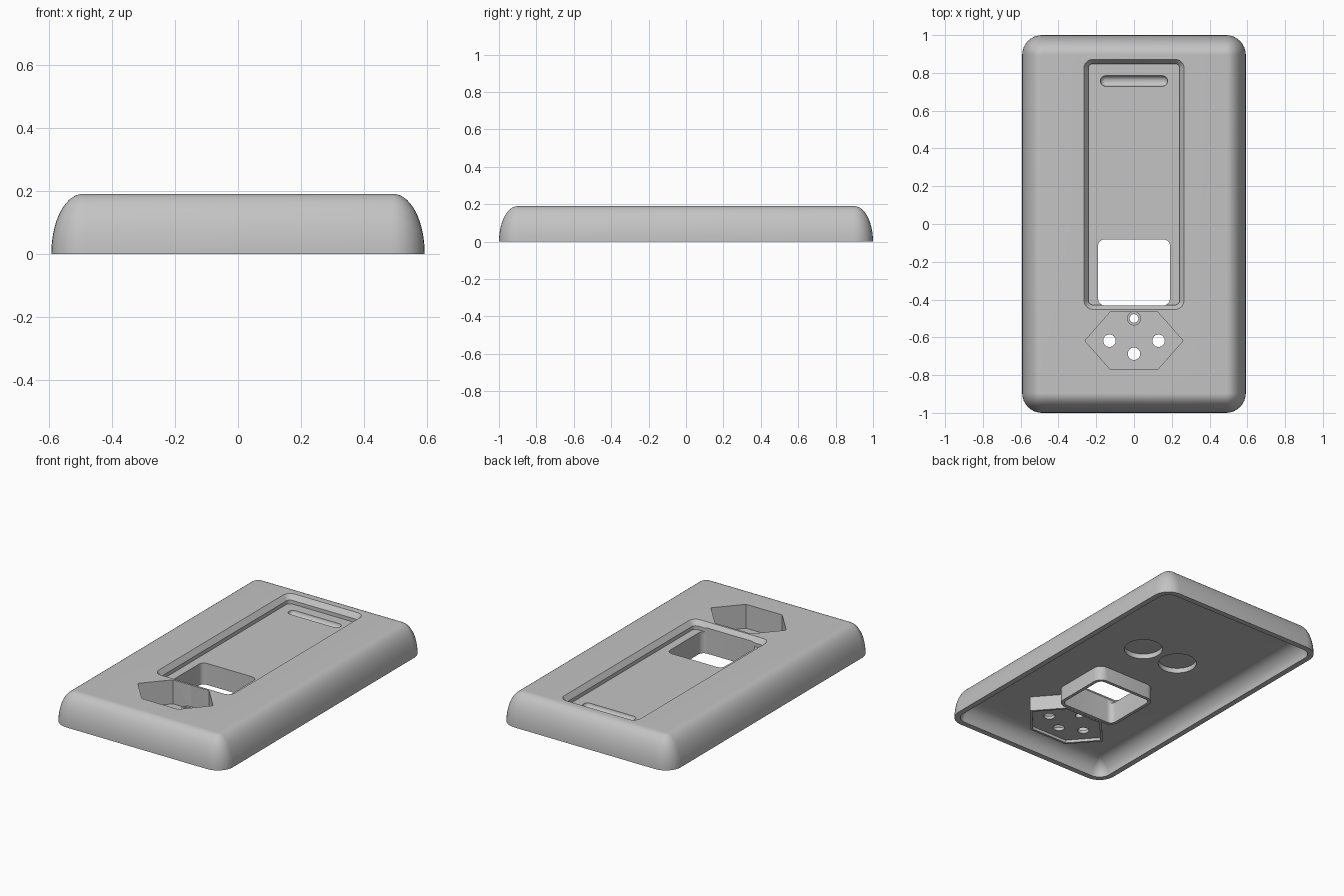
import bpy, bmesh
from math import sin, cos, pi, radians

if "Cube" in bpy.data.objects:
    bpy.data.objects.remove(bpy.data.objects["Cube"], do_unlink=True)

grey = bpy.data.materials.new("plastic grey")
grey.use_nodes = True
colour = (0.55, 0.55, 0.55, 1)
grey.diffuse_color = colour
grey.node_tree.nodes["Principled BSDF"].inputs["Base Color"].default_value = colour


def rounded_rect(half_w, half_h, radius, steps=8):
    points = []
    for quarter, (sx, sy) in enumerate(((1, 1), (-1, 1), (-1, -1), (1, -1))):
        for i in range(steps + 1):
            a = (quarter + i / steps) * pi / 2
            points.append((sx * (half_w - radius) + radius * cos(a),
                           sy * (half_h - radius) + radius * sin(a)))
    return points


def circle(radius, sides=32):
    return [(radius * cos(2 * pi * i / sides), radius * sin(2 * pi * i / sides))
            for i in range(sides)]


def hexagon(grow=0.0):
    tip, flat, half = 0.26 + grow * 1.3, 0.125 + grow * 0.5, 0.153 + grow
    return [(tip, 0), (flat, half), (-flat, half), (-tip, 0), (-flat, -half), (flat, -half)]


def loft(name, layers, x=0, y=0):
    """Closed solid through a list of (outline, height) layers."""
    bm = bmesh.new()
    rings = [[bm.verts.new((px + x, py + y, z)) for px, py in outline]
             for outline, z in layers]
    for low, high in zip(rings, rings[1:]):
        for i in range(len(low)):
            j = (i + 1) % len(low)
            bm.faces.new((low[i], low[j], high[j], high[i]))
    bm.faces.new(rings[0][::-1])
    bm.faces.new(rings[-1])
    bmesh.ops.recalc_face_normals(bm, faces=bm.faces)
    mesh = bpy.data.meshes.new(name)
    bm.to_mesh(mesh)
    bm.free()
    mesh.materials.append(grey)
    obj = bpy.data.objects.new(name, mesh)
    bpy.context.collection.objects.link(obj)
    return obj


def prism(name, outline, bottom, top, x=0, y=0):
    return loft(name, [(outline, bottom), (outline, top)], x, y)


def combine(operation, tool):
    tool.hide_render = True
    mod = plate.modifiers.new(operation, 'BOOLEAN')
    mod.operation, mod.solver, mod.object = operation, 'EXACT', tool
    bpy.context.view_layer.objects.active = plate
    bpy.ops.object.modifier_apply(modifier=mod.name)
    bpy.data.objects.remove(tool, do_unlink=True)


def dome(inset, rise, steps=14):
    """Rounded-rectangle layers that curve inward like a quarter ellipse."""
    layers = []
    for i in range(steps + 1):
        a = i / steps * pi / 2
        d = inset + 0.1 * (1 - cos(a))
        layers.append((rounded_rect(0.592 - d, 1 - d, max(0.105 - d, 0.005)), rise * sin(a)))
    return layers


TOP, UNDER, FLOOR = 0.19, 0.095, 0.137
HEX_Y, WINDOW_Y, RECESS_Y = -0.618, -0.256, 0.21

# Cover body and hollow underside
plate = loft("wall_plate", dome(0, TOP))
hollow = dome(0.035, UNDER)
combine('DIFFERENCE', loft("hollow", [(hollow[0][0], -0.05)] + hollow))

# Window sleeve and socket cup hanging below the face
combine('UNION', prism("window_sleeve", rounded_rect(0.21, 0.195, 0.055), 0.003, 0.115, y=WINDOW_Y))
combine('UNION', prism("socket_cup", hexagon(0.014), 0.002, 0.116, y=HEX_Y))

# Long recess with a chamfered lip
combine('DIFFERENCE', loft("recess", [
    (rounded_rect(0.242, 0.638, 0.025), FLOOR),
    (rounded_rect(0.242, 0.638, 0.025), 0.16),
    (rounded_rect(0.265, 0.662, 0.048), TOP),
    (rounded_rect(0.265, 0.662, 0.048), 0.25)], y=RECESS_Y))

# Finger slot with a rounded bottom
slot = []
for i in range(7):
    a = radians(12 + 13 * i)
    r = 0.028 * sin(a)
    slot.append((rounded_rect(0.15 + r, r, r * 0.99), FLOOR - 0.026 * cos(a)))
slot.append((slot[-1][0], 0.18))
combine('DIFFERENCE', loft("finger_slot", slot, y=0.757))

# Window opening, socket well and the shallow well beneath it
combine('DIFFERENCE', prism("window", rounded_rect(0.19, 0.175, 0.035), -0.1, 0.3, y=WINDOW_Y))
combine('DIFFERENCE', prism("socket_well", hexagon(), 0.04, 0.3, y=HEX_Y))
combine('DIFFERENCE', prism("cup_underside", hexagon(), -0.1, 0.02, y=HEX_Y))

# Screw boss, its clearance above, and all through holes
combine('UNION', prism("screw_boss", circle(0.037), 0.03, 0.06, y=-0.5))
combine('DIFFERENCE', prism("screw_clearance", circle(0.037), 0.055, 0.3, y=-0.5))
for x, y, radius in ((0, -0.5, 0.023), (0.13, -0.618, 0.033),
                     (-0.13, -0.618, 0.033), (0, -0.687, 0.033)):
    combine('DIFFERENCE', prism("hole", circle(radius), -0.1, 0.3, x, y))

# Two round pockets on the underside
for x in (-0.13, 0.13):
    combine('DIFFERENCE', prism("pocket", circle(0.112, 48), 0.05, 0.126, x, 0.24))

bpy.ops.object.select_all(action='DESELECT')
plate.select_set(True)
bpy.context.view_layer.objects.active = plate
bpy.ops.object.shade_smooth_by_angle(angle=radians(30))
